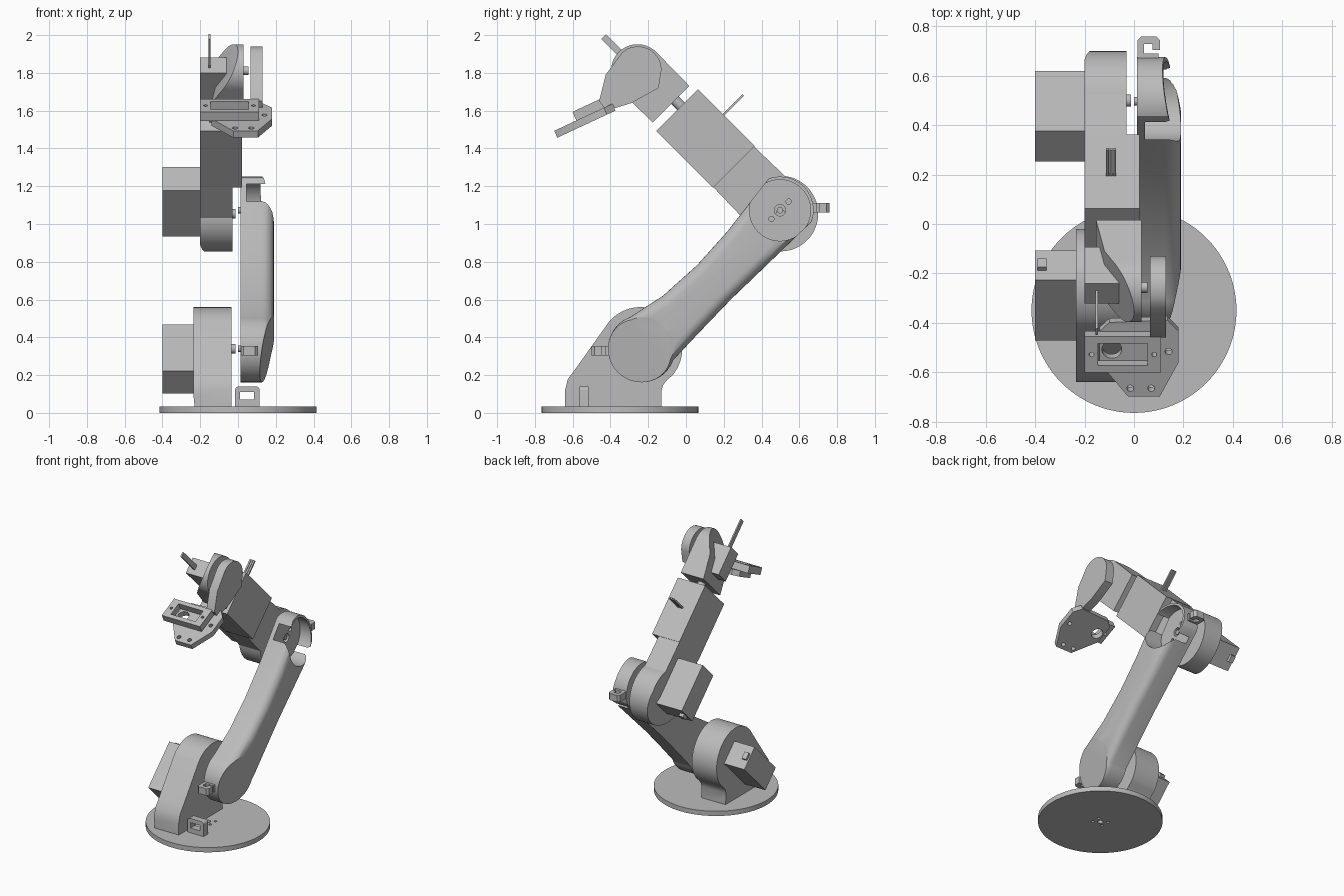
import bpy, bmesh, math
from mathutils import Matrix, Vector

cube = bpy.data.objects.get("Cube")
if cube:
    bpy.data.objects.remove(cube, do_unlink=True)

grey = bpy.data.materials.new("plain grey")
grey.use_nodes = True
colour = (0.5, 0.5, 0.5, 1)
grey.diffuse_color = colour
grey.node_tree.nodes["Principled BSDF"].inputs["Base Color"].default_value = colour


def side(y=0, z=0, deg=0):
    """Frame whose u, v lie in the side plane and whose depth runs along x."""
    a = math.radians(deg)
    c, s = math.cos(a), math.sin(a)
    return Matrix(((0, 0, 1, 0), (c, -s, 0, y), (s, c, 0, z), (0, 0, 0, 1)))


def arc(u, v, r, start, end, n=32):
    angles = [math.radians(start + (end - start) * i / n) for i in range(n + 1)]
    return [(u + r * math.cos(t), v + r * math.sin(t)) for t in angles]


def circle(u, v, r):
    return arc(u, v, r, 0, 360, 40)[:-1]


def rect(u0, u1, v0, v1):
    return [(u0, v0), (u1, v0), (u1, v1), (u0, v1)]


def prism(name, pts, d0, d1, frame, round_top=0, clips=()):
    """Extruded outline, optionally rounded on top and trimmed by (point, normal) planes."""
    bm = bmesh.new()
    face = bm.faces.new([bm.verts.new((u, v, d0)) for u, v in pts])
    top = bmesh.ops.extrude_face_region(bm, geom=[face])["geom"]
    moved = [g for g in top if isinstance(g, bmesh.types.BMVert)]
    bmesh.ops.translate(bm, verts=moved, vec=(0, 0, d1 - d0))
    bmesh.ops.recalc_face_normals(bm, faces=bm.faces)
    if round_top:
        edges = [e for e in bm.edges if all(abs(v.co.z - d1) < 1e-5 for v in e.verts)]
        bmesh.ops.bevel(bm, geom=edges, offset=round_top, segments=6, profile=0.5, affect='EDGES')
    for co, no in clips:
        cut_geom = bmesh.ops.bisect_plane(bm, geom=bm.verts[:] + bm.edges[:] + bm.faces[:], dist=1e-6,
                                          plane_co=co, plane_no=no, clear_outer=True)["geom_cut"]
        bmesh.ops.holes_fill(bm, edges=[g for g in cut_geom if isinstance(g, bmesh.types.BMEdge)], sides=0)
    bm.transform(frame)
    bmesh.ops.recalc_face_normals(bm, faces=bm.faces)
    mesh = bpy.data.meshes.new(name)
    bm.to_mesh(mesh)
    bm.free()
    mesh.materials.append(grey)
    obj = bpy.data.objects.new(name, mesh)
    bpy.context.collection.objects.link(obj)
    return obj


def cut(obj, pts, d0, d1, frame):
    cutter = prism("cutter", pts, d0, d1, frame)
    cutter.hide_render = True
    mod = obj.modifiers.new("cut", 'BOOLEAN')
    mod.operation, mod.solver, mod.object = 'DIFFERENCE', 'EXACT', cutter
    bpy.context.view_layer.objects.active = obj
    bpy.ops.object.modifier_apply(modifier=mod.name)
    bpy.data.objects.remove(cutter, do_unlink=True)


def slope(u0, d0, u1, d1, sign):
    """Trim plane through two (u, depth) points; sign picks the side removed."""
    return (Vector((u0, 0, d0)), Vector((-(d1 - d0), 0, u1 - u0)) * sign)


flat = Matrix.Identity(4)
world = side()
shoulder = side(-0.235, 0.34, 45)
upper = side(0.5, 1.055, 135)

# Turntable disc with mounting holes
base = prism("base_disc", arc(0, -0.35, 0.415, 0, 360, 96)[:-1], 0, 0.035, flat)
for x, y, r in [(0, 0, 0.018), (0.04, 0.03, 0.01), (-0.04, 0.03, 0.01), (0.04, -0.03, 0.01), (-0.04, -0.03, 0.01)]:
    cut(base, circle(x, y - 0.35, r), -0.1, 0.1, flat)

# Cable loop on the disc
front = Matrix(((1, 0, 0, 0), (0, 0, 1, 0), (0, 1, 0, 0), (0, 0, 0, 1)))
loop = prism("base_cable_loop", [(-0.015, 0.03)] + [(0.115, 0.03)] + arc(0.095, 0.12, 0.02, 0, 90, 6)
             + arc(0.005, 0.12, 0.02, 90, 180, 6), -0.565, -0.515, front)
cut(loop, rect(0.01, 0.085, 0.07, 0.11), -1, 0, front)

# Shoulder bracket: tapering foot, round head, cup for the motor
foot = [(-0.64, 0.03), (-0.64, 0.12), (-0.625, 0.18), (-0.58, 0.24)]
heel = [(-0.1, 0.175), (-0.12, 0.15), (-0.13, 0.12), (-0.13, 0.03)]
bracket = prism("shoulder_bracket", foot + arc(-0.24, 0.34, 0.22, 140, -40, 40) + heel, -0.235, -0.035, world,
                clips=[(Vector((0, 0.035, -0.23)), Vector((0, -0.05, -0.525)))])
cut(bracket, circle(-0.24, 0.34, 0.17), -0.5, -0.1, world)
prism("shoulder_pin", circle(0, 0, 0.025), -0.1, -0.012, shoulder)

# Joint motors with their connectors
prism("shoulder_motor", rect(-0.251, 0.096, -0.085, 0.085), -0.4, -0.1, side(-0.235, 0.34, 45))
prism("shoulder_motor_plug", rect(0.085, 0.115, -0.02, 0.03), -0.39, -0.355, side(-0.235, 0.34, 45))
prism("elbow_motor", rect(-0.083, 0.261, -0.087, 0.087), -0.4, -0.1, upper)
prism("elbow_motor_plug", rect(-0.105, -0.07, -0.025, 0.025), -0.39, -0.355, upper)

# Lower arm: bowed rounded link with slanted cup ends
L = 1.036
outline = (arc(0, 0, 0.178, 65, 295, 40) + [(0.28, -0.155), (0.52, -0.15), (0.76, -0.155)]
           + arc(L, 0, 0.178, -65, 65, 40) + [(0.76, 0.118), (0.52, 0.105), (0.28, 0.118)])
arm = prism("lower_arm", outline, 0.012, 0.19, shoulder, round_top=0.06,
            clips=[slope(-0.18, 0.115, 0.16, 0.19, 1), slope(L - 0.16, 0.19, L + 0.18, 0.115, 1)])
for u in (0, L):
    cut(arm, circle(u, 0, 0.162), 0.045, 0.4, shoulder)
    for du, r in ((0, 0.03), (0.065, 0.014), (-0.065, 0.014)):
        cut(arm, circle(u + du, 0, r), -0.1, 0.1, shoulder)
    prism("lower_arm_hub", circle(u, 0, 0.017), 0.0, 0.04, shoulder)

# Cable hooks at both ends of the lower arm
hook = [(0.015, 0), (0.015, 0.085), (0.03, 0.1), (0.09, 0.1), (0.105, 0.085), (0.105, 0.045),
        (0.075, 0.045), (0.075, 0.07), (0.04, 0.07), (0.04, 0.03), (0.1, 0.03), (0.1, 0)]
prism("elbow_cable_hook", [(x, 0.66 + y) for x, y in hook], 1.06, 1.11, flat)
prism("shoulder_cable_hook", [(x, -0.4 - y) for x, y in hook], 0.305, 0.355, flat)

# Elbow housing with motor cup and cable grooves
elbow = prism("elbow_housing", arc(0, 0, 0.2, 52, 308, 48) + [(0.36, -0.152), (0.36, 0.152)], -0.2, -0.03, upper,
              clips=[slope(-0.2, -0.165, -0.04, -0.2, -1)])
cut(elbow, circle(0, 0, 0.165), -0.5, -0.1, upper)
for s in (-1, 1):
    groove = arc(0.24, 0, 0.02, 90, 270, 12)
    cut(elbow, rect(0.23, 0.4, s * 0.12, s * 0.2), -0.11, -0.065, upper)
prism("elbow_pin", circle(0, 0, 0.025), -0.1, -0.012, upper)

# Forearm box with a through slot, servo and lever
forearm = prism("forearm", rect(0.35, 0.775, -0.156, 0.156), -0.2, 0.022, upper)
cut(forearm, rect(0.365, 0.69, -0.3, 0.3), -0.145, -0.03, upper)
prism("forearm_servo", rect(0.47, 0.67, -0.09, 0.1), -0.145, -0.03, upper)
for x in (-0.108, -0.093, -0.078):
    prism("forearm_cable", rect(0.577, 0.589, -0.305, 0), x - 0.006, x + 0.006, upper)

# Wrist shaft and wrist housing
axial = upper @ Matrix(((0, 0, 1, 0), (1, 0, 0, 0), (0, 1, 0, 0), (0, 0, 0, 1)))
prism("wrist_shaft", circle(-0.03, -0.09, 0.028), 0.7, 0.9, axial)
wrist = prism("wrist_housing", [(0.82, 0.137)] + [(0.82, -0.137)] + arc(1.07, 0, 0.14, -90, 90, 40), -0.2, 0.03, upper,
              clips=[slope(0.86, -0.2, 1.0, -0.12, -1), slope(1.0, -0.12, 1.21, -0.08, -1)])
prism("wrist_servo", rect(0.9, 1.107, -0.06, 0.055), -0.2, -0.06, upper)
prism("wrist_cable", rect(1.1, 1.325, -0.018, 0.018), -0.155, -0.145, upper)
prism("wrist_pin", circle(1.07, 0, 0.022), 0.0, 0.055, upper)

# Hand bracket hanging from the wrist pin
hand = prism("hand_bracket", [(-0.46, 1.65), (-0.425, 1.79), (-0.34, 1.905)] + arc(-0.255, 1.815, 0.125, 120, 0, 20)
             + [(-0.145, 1.72), (-0.29, 1.64), (-0.42, 1.6)], 0.065, 0.13, world)
pivot = side(-0.26, 1.81, 25)
cut(hand, arc(0.035, 0, 0.033, -90, 90, 12) + arc(-0.035, 0, 0.033, 90, 270, 12), 0.095, 0.3, pivot)
for u, r in ((0, 0.02), (0.045, 0.01), (-0.045, 0.01)):
    cut(hand, circle(u, 0, r), -0.1, 0.3, pivot)

# Tilted tool plate and servo frame
tilt = Matrix.Translation((0, -0.426, 1.62)) @ Matrix.Rotation(math.radians(25), 4, 'X')
plate = prism("tool_plate", [(0.135, 0.04), (0.18, -0.01), (0.18, -0.15), (0.105, -0.3), (-0.025, -0.3),
                             (-0.14, -0.15), (-0.14, -0.01), (-0.1, 0.03)], -0.04, 0, tilt)
for x, v, r in [(-0.09, -0.09, 0.04), (0.14, -0.1, 0.014), (0.07, -0.264, 0.014), (-0.015, -0.264, 0.014)]:
    cut(plate, circle(x, v, r), -0.2, 0.2, tilt)
frame = prism("tool_servo_frame", rect(-0.2, 0.11, -0.17, -0.01), -0.002, 0.05, tilt)
cut(frame, rect(-0.145, 0.055, -0.14, -0.04), -0.2, 0.2, tilt)
for x in (-0.172, 0.082):
    cut(frame, circle(x, -0.09, 0.01), -0.2, 0.2, tilt)

# Smooth the curved walls, keep the edges crisp
bpy.ops.object.select_all(action='DESELECT')
for obj in bpy.context.collection.objects:
    if obj.type == 'MESH' and grey.name in obj.data.materials:
        obj.select_set(True)
        bpy.context.view_layer.objects.active = obj
bpy.ops.object.shade_smooth_by_angle(angle=math.radians(30))
